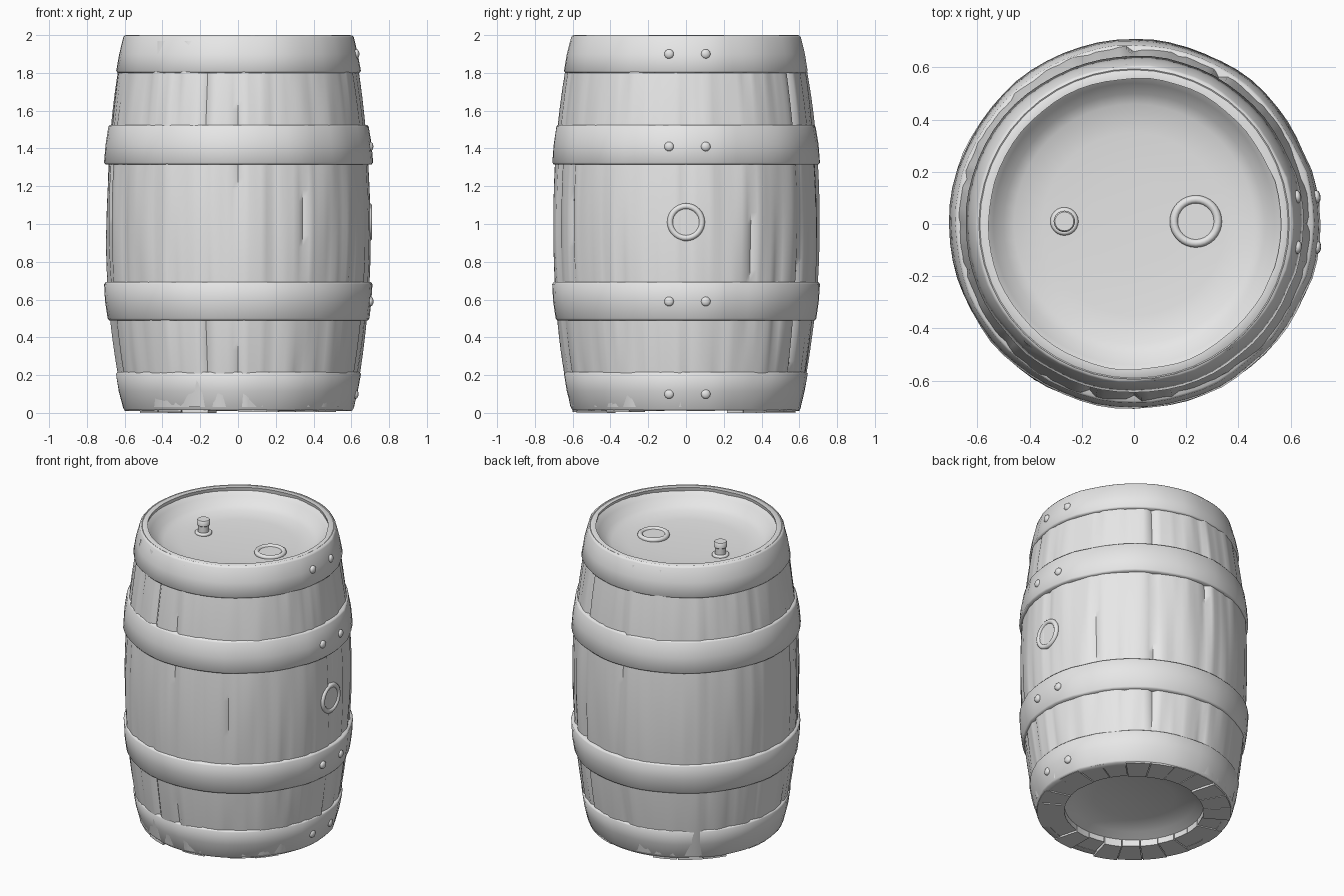
import bpy, bmesh, math, random
from mathutils import Vector, Matrix, noise

random.seed(4)
if "Cube" in bpy.data.objects:
    bpy.data.objects.remove(bpy.data.objects["Cube"], do_unlink=True)

TAU = 2 * math.pi
STAVES = 24

grey = bpy.data.materials.new("plain_grey")
grey.use_nodes = True
grey.diffuse_color = (0.8, 0.8, 0.8, 1)
grey.node_tree.nodes["Principled BSDF"].inputs["Base Color"].default_value = (0.8, 0.8, 0.8, 1)


def finish(name, bm, angle=40):
    """Turn a bmesh into a shaded object."""
    bmesh.ops.recalc_face_normals(bm, faces=bm.faces)
    mesh = bpy.data.meshes.new(name)
    bm.to_mesh(mesh)
    bm.free()
    obj = bpy.data.objects.new(name, mesh)
    mesh.materials.append(grey)
    bpy.context.collection.objects.link(obj)
    bpy.ops.object.select_all(action='DESELECT')
    obj.select_set(True)
    bpy.context.view_layer.objects.active = obj
    bpy.ops.object.shade_smooth_by_angle(angle=math.radians(angle))
    return obj


def lathe(name, profile, segs, closed=False, bend=None, matrix=None, angle=40):
    """Spin (radius, height) points; bend(angle, z) shifts the radius."""
    bm = bmesh.new()
    rings = []
    for r, z in profile:
        if r == 0:
            rings.append([bm.verts.new((0, 0, z))] * segs)
            continue
        ring = []
        for i in range(segs):
            a = TAU * i / segs
            rr = r + (bend(a, z) if bend else 0)
            ring.append(bm.verts.new((rr * math.cos(a), rr * math.sin(a), z)))
        rings.append(ring)
    pairs = list(zip(rings, rings[1:]))
    if closed:
        pairs.append((rings[-1], rings[0]))
    for low, high in pairs:
        for i in range(segs):
            j = (i + 1) % segs
            bm.faces.new(dict.fromkeys((low[i], low[j], high[j], high[i])))
    if matrix:
        bm.transform(matrix)
    return finish(name, bm, angle)


def circle_profile(major, minor, steps=10):
    return [(major + minor * math.cos(TAU * k / steps), minor * math.sin(TAU * k / steps))
            for k in range(steps)]


# Staves: bulged wall with uneven planks and worn grooves
plank_shift = [random.uniform(-0.007, 0.003) for _ in range(STAVES)]
groove_depth = [random.choice((0.004, 0.01, 0.02)) for _ in range(STAVES)]


def wood(a, z):
    s = a / TAU * STAVES
    k = int(s + 1e-6) % STAVES
    f = s - int(s + 1e-6)
    worn = noise.noise(Vector((math.cos(a) * 9, math.sin(a) * 9, z * 1.3))) * 0.009
    cut = groove_depth[k] * (0.6 + 0.4 * math.cos(z * 5 + k)) if f < 0.1 else 0
    return plank_shift[k] + worn - cut


rows = 32
wall = []
for k in range(rows + 1):
    z = 0.03 + 1.94 * k / rows
    wall.append((0.702 - 0.1 * (z - 1) ** 2, z))
lathe("staves", wall, STAVES * 6, bend=wood, angle=50)


# Hoops: dented bands, thicker where the ends overlap on the riveted side
def dents(a, z):
    n = noise.noise(Vector((math.cos(a) * 4, math.sin(a) * 4, z * 4))) * 0.006
    overlap = 0.006 if math.cos(a) > 0.95 else 0
    return n - 0.002 + overlap


def hoop(name, r0, z0, r1, z1):
    t = 0.05
    mid_r, mid_z = (r0 + r1) / 2 + 0.004, (z0 + z1) / 2
    profile = [(r0 - t, z0), (r0 - 0.008, z0), (r0, z0 + 0.01), (mid_r, mid_z),
               (r1, z1 - 0.01), (r1 - 0.008, z1), (r1 - t, z1)]
    lathe(name, profile, 64, closed=True, bend=dents, angle=55)


hoop("bottom_hoop", 0.608, 0.012, 0.648, 0.217)
hoop("lower_hoop", 0.692, 0.49, 0.71, 0.692)
hoop("upper_hoop", 0.71, 1.315, 0.688, 1.525)
hoop("top_hoop", 0.648, 1.8, 0.61, 1.998)

# Sunken lid with a sloping rim
lathe("lid", [(0.605, 1.99), (0.595, 2.0), (0.575, 1.99), (0.54, 1.95), (0.5, 1.91),
              (0.46, 1.888), (0.35, 1.876), (0.18, 1.87), (0, 1.868)], 48, angle=60)

# Underside: wedge shaped stave ends around a sunken base
bm = bmesh.new()
for k in range(STAVES):
    z = random.choice((0, 0.006, 0.01, 0.014))
    a0, a1 = TAU * (k + 0.02) / STAVES, TAU * (k + 0.98) / STAVES
    am = (a0 + a1) / 2
    outline = [(0.6, a0), (0.6, am), (0.6, a1), (0.43, a1), (0.43, am), (0.43, a0)]
    low, high = [[bm.verts.new((r * math.cos(a), r * math.sin(a), h)) for r, a in outline]
                 for h in (z, 0.12)]
    bm.faces.new(low)
    bm.faces.new(high)
    for i in range(6):
        j = (i + 1) % 6
        bm.faces.new((low[i], low[j], high[j], high[i]))
finish("stave_ends", bm, 30)
lathe("base", [(0.5, 0.03), (0.43, 0.05), (0.38, 0.08), (0.25, 0.105), (0, 0.115)], 48, angle=60)

# Lid fittings: filler ring with plug, and a small vent peg
filler = Matrix.Translation((0.237, 0.01, 1.877))
lathe("filler_ring", circle_profile(0.084, 0.016), 32, closed=True, matrix=filler)
lathe("filler_plug", [(0.08, -0.01), (0.08, 0.004), (0, 0.004)], 32, matrix=filler)
peg = Matrix.Translation((-0.267, 0.01, 1.877))
lathe("peg_collar", circle_profile(0.042, 0.012), 24, closed=True, matrix=peg)
lathe("vent_peg", [(0.033, -0.01), (0.033, 0.05), (0.041, 0.056), (0.041, 0.084),
                   (0.036, 0.09), (0, 0.09)], 24, matrix=peg)

# Side bung
side = Matrix.Translation((0.695, 0, 1.01)) @ Matrix.Rotation(math.pi / 2, 4, 'Y')
lathe("bung_ring", circle_profile(0.084, 0.016), 32, closed=True, matrix=side)
lathe("bung_plug", [(0.08, -0.03), (0.08, 0.006), (0, 0.006)], 32, matrix=side)

# Rivet pairs on the hoop overlaps
dome = [(0.025 * math.cos(t * math.pi / 8), 0.014 * math.sin(t * math.pi / 8)) for t in range(4)]
dome = [(0.025, -0.02)] + dome + [(0, 0.014)]
for label, radius, z in (("bottom", 0.63, 0.1), ("lower", 0.709, 0.59),
                         ("upper", 0.708, 1.41), ("top", 0.635, 1.9)):
    for way, y in (("front", -0.09), ("back", 0.105)):
        x = math.sqrt(radius ** 2 - y ** 2)
        place = Matrix.Translation((x, y, z)) @ Matrix.Rotation(math.atan2(y, x), 4, 'Z') \
            @ Matrix.Rotation(math.pi / 2, 4, 'Y')
        lathe(f"{label}_{way}_rivet", dome, 16, matrix=place)
